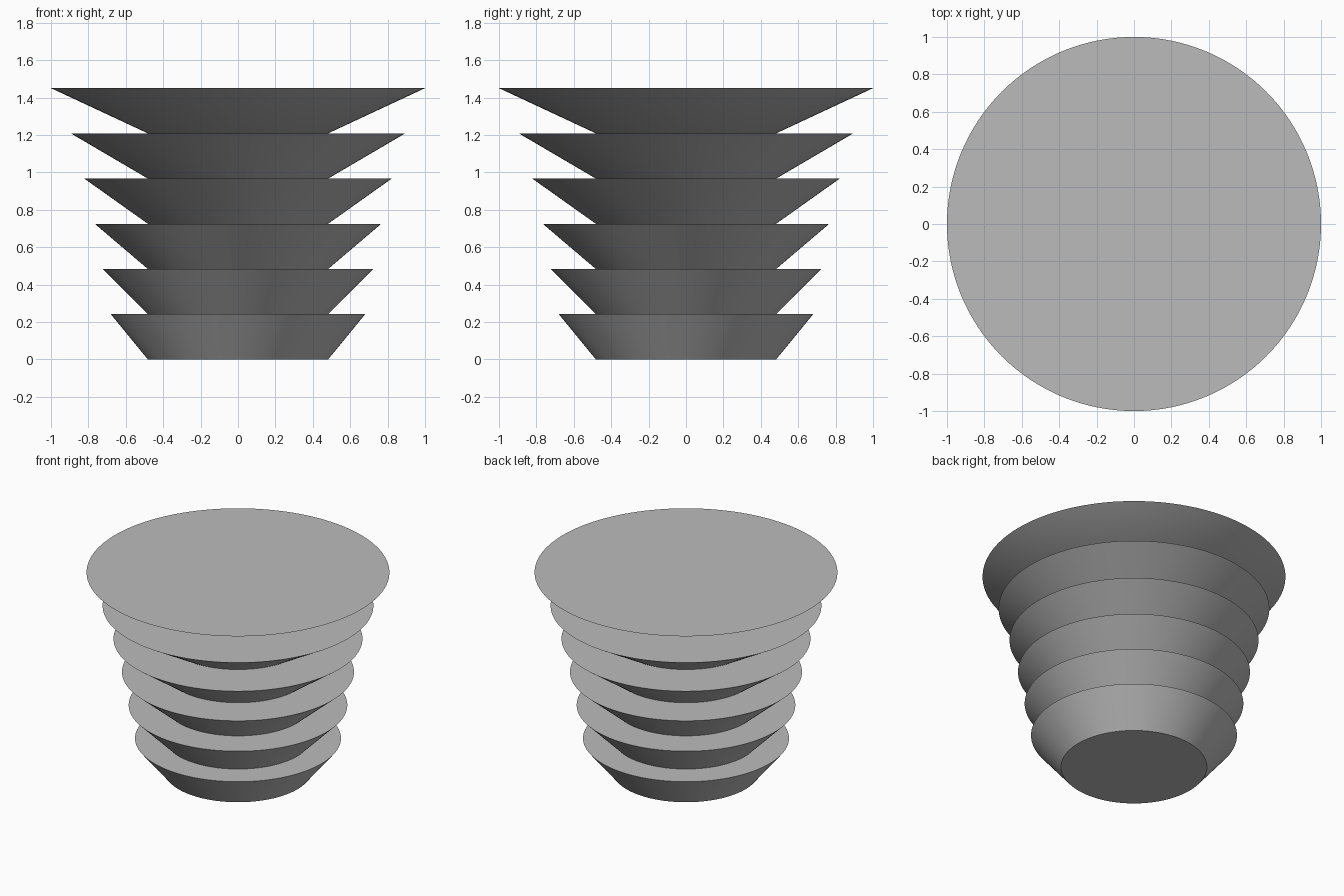
import bpy
import math

cube = bpy.data.objects.get("Cube")
if cube:
    bpy.data.objects.remove(cube, do_unlink=True)

grey = bpy.data.materials.new("plain grey")
grey.use_nodes = True
colour = (0.5, 0.5, 0.5, 1)
grey.diffuse_color = colour
grey.node_tree.nodes["Principled BSDF"].inputs["Base Color"].default_value = colour

BASE_RADIUS = 0.482
TIER_HEIGHT = 0.2417
RIM_RADII = [0.68, 0.722, 0.766, 0.822, 0.894, 1.0]


def flared_tier(index, rim_radius):
    """One solid cone section, standing on the tier below."""
    bpy.ops.mesh.primitive_cone_add(
        vertices=128, radius1=BASE_RADIUS, radius2=rim_radius, depth=TIER_HEIGHT,
        location=(0, 0, (index + 0.5) * TIER_HEIGHT))
    tier = bpy.context.object
    tier.name = f"flared_tier_{index + 1}"
    tier.data.materials.append(grey)
    # Smooth sides, crisp rims
    bpy.ops.object.shade_smooth_by_angle(angle=math.radians(30))


# Stack of tiers, each flaring wider than the last
for i, radius in enumerate(RIM_RADII):
    flared_tier(i, radius)
